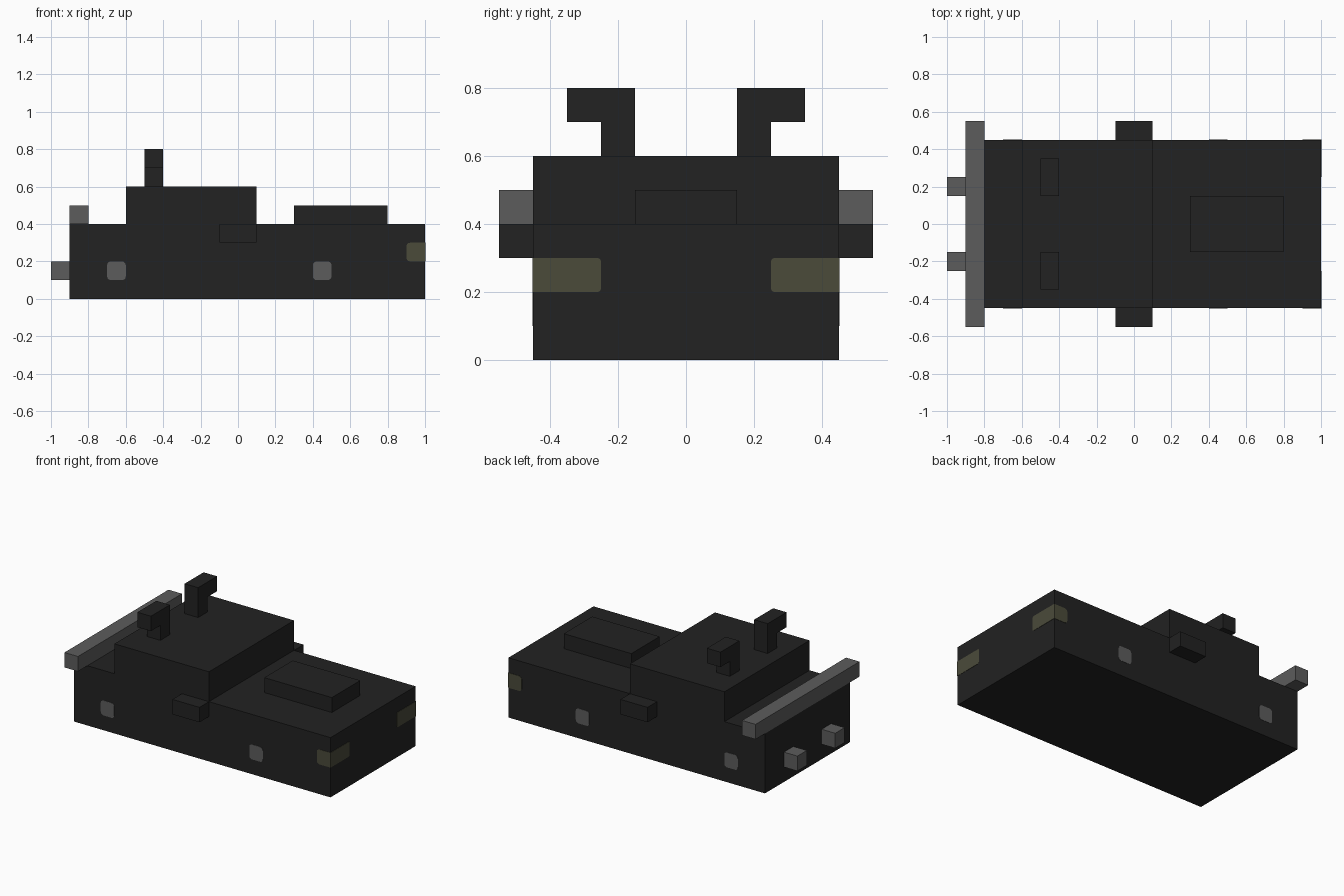
import bpy, bmesh, math
from mathutils import Vector

cube = bpy.data.objects.get("Cube")
if cube:
    bpy.data.objects.remove(cube, do_unlink=True)


def material(name, rgb):
    m = bpy.data.materials.new(name)
    m.use_nodes = True
    m.diffuse_color = (*rgb, 1)
    m.node_tree.nodes["Principled BSDF"].inputs["Base Color"].default_value = (*rgb, 1)
    return m


BLACK = material("black paint", (0.016, 0.016, 0.016))
GREY = material("grey metal", (0.107, 0.107, 0.107))
LAMP = material("dull yellow lamp", (0.069, 0.069, 0.042))


def prism(name, points, axis, lo, hi, mat):
    """Extrude a profile along x or y from lo to hi; points are (other, z)."""
    bm = bmesh.new()
    place = (lambda a, z: (lo, a, z)) if axis == "x" else (lambda a, z: (a, lo, z))
    face = bm.faces.new([bm.verts.new(place(a, z)) for a, z in points])
    out = bmesh.ops.extrude_face_region(bm, geom=[face])
    move = Vector((hi - lo, 0, 0)) if axis == "x" else Vector((0, hi - lo, 0))
    bmesh.ops.translate(bm, vec=move, verts=[v for v in out["geom"] if isinstance(v, bmesh.types.BMVert)])
    bmesh.ops.recalc_face_normals(bm, faces=bm.faces)
    mesh = bpy.data.meshes.new(name)
    bm.to_mesh(mesh)
    bm.free()
    mesh.materials.append(mat)
    obj = bpy.data.objects.new(name, mesh)
    bpy.context.collection.objects.link(obj)
    return obj


def box(name, x, y, z, mat):
    return prism(name, [(y[0], z[0]), (y[1], z[0]), (y[1], z[1]), (y[0], z[1])], "x", x[0], x[1], mat)


def rounded(a0, a1, z0, z1, r, right=True):
    """Rectangle profile with rounded corners, optionally square at the a1 end."""
    pts = []
    for cx, cz, start in ((a1, z0, -90), (a1, z1, 0), (a0, z1, 90), (a0, z0, 180)):
        if cx == a1 and not right:
            pts.append((cx, cz))
            continue
        ox = cx - r if cx == a1 else cx + r
        oz = cz - r if cz == z1 else cz + r
        for i in range(4):
            t = math.radians(start + 30 * i)
            pts.append((ox + r * math.cos(t), oz + r * math.sin(t)))
    return pts


# Body with raised cabin, one side profile across the full width
prism("body", [(-0.9, 0), (1, 0), (1, 0.4), (0.1, 0.4), (0.1, 0.6),
               (-0.6, 0.6), (-0.6, 0.4), (-0.9, 0.4)], "y", -0.45, 0.45, BLACK)
box("hood_scoop", (0.3, 0.8), (-0.15, 0.15), (0.4, 0.5), BLACK)
box("rear_wing", (-0.9, -0.8), (-0.55, 0.55), (0.4, 0.5), GREY)

T = 0.002  # plate thickness
for s, side in ((-1, "front"), (1, "back")):
    def span(a, b):
        return tuple(sorted((s * a, s * b)))

    box(side + "_exhaust", (-1, -0.9), span(0.15, 0.25), (0.1, 0.2), GREY)
    box(side + "_mirror", (-0.1, 0.1), span(0.45, 0.55), (0.3, 0.4), BLACK)
    # Roof hooks, bent outward
    hook = [(0.15, 0.6), (0.25, 0.6), (0.25, 0.7), (0.35, 0.7), (0.35, 0.8), (0.15, 0.8)]
    prism(side + "_roof_hook", [(s * y, z) for y, z in hook], "x", -0.5, -0.4, BLACK)
    # Wheel hub plates
    for x, end in ((-0.7, "tail"), (0.4, "nose")):
        prism(f"{side}_{end}_hub", rounded(x, x + 0.1, 0.1, 0.2, 0.02), "y", s * 0.45, s * (0.45 + T), GREY)
    # Headlamp wrapping the nose corner
    prism(side + "_lamp_side", rounded(0.9, 1 + T, 0.2, 0.3, 0.02, False), "y", s * 0.45, s * (0.45 + T), LAMP)
    lamp = rounded(0.25, 0.45, 0.2, 0.3, 0.01, False)
    prism(side + "_lamp_nose", [(s * y, z) for y, z in lamp], "x", 1, 1 + T, LAMP)
